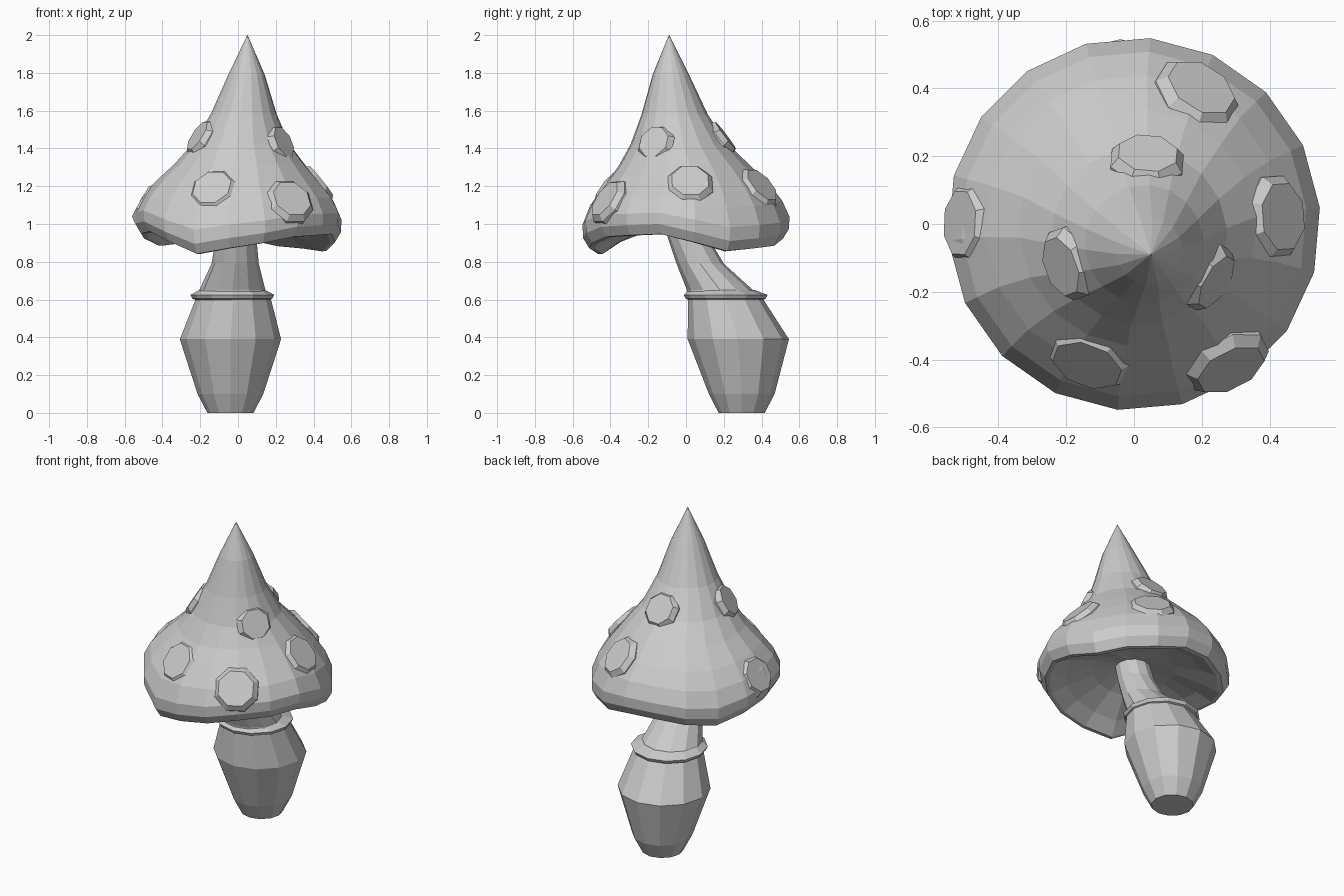
import bpy, bmesh
from math import sin, cos, pi, radians, degrees
from mathutils import Vector
from mathutils.bvhtree import BVHTree

cube = bpy.data.objects.get("Cube")
if cube:
    bpy.data.objects.remove(cube)

grey = bpy.data.materials.new("plain_grey")
grey.use_nodes = True
GREY = (0.6, 0.6, 0.6, 1)
grey.diffuse_color = GREY
grey.node_tree.nodes["Principled BSDF"].inputs["Base Color"].default_value = GREY


def finish(name, bm):
    bmesh.ops.recalc_face_normals(bm, faces=bm.faces)
    mesh = bpy.data.meshes.new(name)
    bm.to_mesh(mesh)
    mesh.materials.append(grey)
    obj = bpy.data.objects.new(name, mesh)
    bpy.context.collection.objects.link(obj)


# Height of the drooping hat rim around the circle: (angle, z)
RIM = [(-15, .945), (26, .855), (60, .88), (95, .93), (145, .885), (180, .945),
       (200, .965), (225, .905), (245, .84), (282, .895), (300, .93), (345, .945)]


def rim_height(angle):
    a = (degrees(angle) + 15) % 360 - 15
    for (a0, z0), (a1, z1) in zip(RIM, RIM[1:]):
        if a0 <= a <= a1:
            t = (a - a0) / (a1 - a0)
            return z0 + (z1 - z0) * t * t * (3 - 2 * t)
    return RIM[0][1]


def loft(rings, sides, turn=0.0):
    """Skin rings of (x, y, z, radius, wave); wave mixes in the rim height."""
    bm = bmesh.new()
    loops = []
    for x, y, z, r, wave in rings:
        loop = []
        for i in range(sides):
            a = turn + 2 * pi * i / sides
            lift = wave * (rim_height(a) - 0.91)
            loop.append(bm.verts.new((x + r * cos(a), y + r * sin(a), z + lift)))
        loops.append(loop)
    for low, high in zip(loops, loops[1:]):
        for i in range(sides):
            j = (i + 1) % sides
            bm.faces.new((low[i], low[j], high[j], high[i]))
    bm.faces.new(loops[0])
    bm.faces.new(loops[-1])
    return bm


# Leaning bulbous stem
stem = [(-.04, .295, 0, .122), (-.04, .295, .1, .174), (-.04, .277, .39, .268),
        (-.025, .21, .6, .2), (-.03, .18, .65, .175), (-.015, .075, .79, .125),
        (-.01, .01, .93, .107), (0, -.03, 1.1, .1)]
finish("stem", loft([(*ring, 0) for ring in stem], 12))

# Collar around the stem
collar = [(-.03, .21, .595, .19), (-.03, .21, .605, .212), (-.03, .21, .625, .222),
          (-.03, .19, .65, .175)]
finish("collar", loft([(*ring, 0) for ring in collar], 12))

# Pointed hat with wavy rim and shallow hollow underside
cap = [(0, 0, 1.035, .09, 0), (0, 0, 1.005, .24, .4), (0, 0, .955, .4, .8),
       (0, 0, .91, .49, 1), (0, 0, .912, .515, 1), (0, 0, .965, .547, 1),
       (0, 0, 1.03, .55, .85), (0, 0, 1.12, .51, .6), (0, 0, 1.21, .44, .35),
       (.01, -.01, 1.31, .35, .15), (.015, -.035, 1.42, .26, 0),
       (.03, -.06, 1.58, .176, 0), (.045, -.08, 1.79, .097, 0), (.05, -.09, 2, .001, 0)]
cap_bm = loft(cap, 18, radians(5))
finish("cap", cap_bm)
surface = BVHTree.FromBMesh(cap_bm)

# Raised octagonal warts seated on the hat: (x, y, z, radius, relief)
WARTS = [(.42, .02, 1.22, .13, .016), (.04, .2, 1.46, .115, .016),
         (.2, .41, 1.2, .135, .014), (-.2, -.12, 1.46, .115, .016),
         (-.14, -.42, 1.19, .135, .008), (.26, -.39, 1.13, .135, .01),
         (.24, -.17, 1.43, .11, .014), (-.46, 0, 1.12, .125, .002)]
for number, (x, y, z, r, relief) in enumerate(WARTS, 1):
    axis = Vector((.02, -.03, z))
    out = (Vector((x, y, z)) - axis).normalized()
    side = out.cross(Vector((0, 0, 1)))
    normal = Vector()
    for step in (side, -side, Vector((0, 0, 1)), Vector((0, 0, -1))):
        normal += surface.ray_cast(axis + 2 * out + step * r * .5, -out)[1]
    spot = surface.ray_cast(axis + 2 * out, -out)[0]
    bm = loft([(0, 0, -.05, r, 0), (0, 0, relief - .03, r, 0), (0, 0, relief, r * .8, 0)], 8, pi / 8)
    seat = normal.to_track_quat('Z', 'Y').to_matrix().to_4x4()
    seat.translation = spot
    bm.transform(seat)
    finish(f"wart_{number}", bm)
